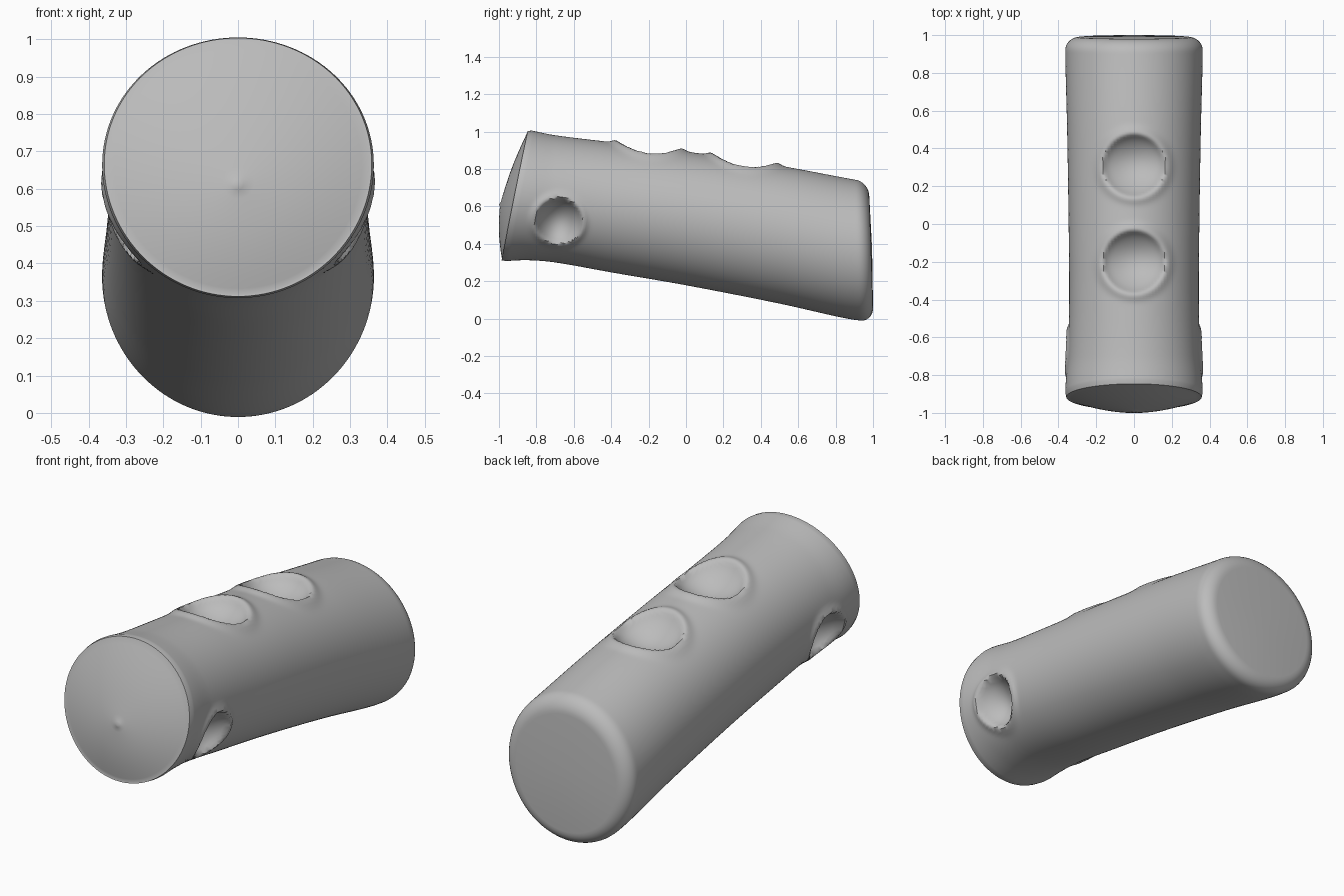
import bpy
import bmesh
import math
from mathutils import Vector

cube = bpy.data.objects.get("Cube")
if cube:
    bpy.data.objects.remove(cube)

SEGS, RINGS = 128, 150

# Profiles along the length: (y, top height, bottom height, half width)
PROFILE = [(-1.0, 1.035, 0.305, 0.365), (-0.85, 1.01, 0.312, 0.362),
           (-0.7, 0.98, 0.3, 0.35), (-0.4, 0.943, 0.247, 0.343),
           (0.0, 0.893, 0.178, 0.346), (0.5, 0.817, 0.08, 0.354),
           (0.85, 0.752, 0.002, 0.363), (1.0, 0.725, -0.02, 0.364)]

# Dents: (centre, inward direction, radius, depth)
DENTS = [(Vector((0, 0.31, 0.84)), Vector((0, 0, -1)), 0.165, 0.1),
         (Vector((0, -0.2, 0.92)), Vector((0, 0, -1)), 0.165, 0.1)]
for side in (-1, 1):
    DENTS.append((Vector((side * 0.33, -0.68, 0.52)),
                  Vector((-side, 0, 0.15)).normalized(), 0.125, 0.1))


def section(y):
    """Smoothly interpolated cross-section at y."""
    i = 0
    while i < len(PROFILE) - 2 and y > PROFILE[i + 1][0]:
        i += 1
    pick = [PROFILE[min(max(i + k, 0), len(PROFILE) - 1)] for k in (-1, 0, 1, 2)]
    a, b, c, d = pick
    span = c[0] - b[0]
    u = (y - b[0]) / span
    out = []
    for k in (1, 2, 3):
        m0 = (c[k] - a[k]) / (c[0] - a[0]) * span
        m1 = (d[k] - b[k]) / (d[0] - b[0]) * span
        out.append((2*u**3 - 3*u*u + 1) * b[k] + (u**3 - 2*u*u + u) * m0
                   + (3*u*u - 2*u**3) * c[k] + (u**3 - u*u) * m1)
    return out


def dented(p):
    """Press the bowls with soft raised lips into a surface point."""
    shift = Vector()
    for centre, inward, radius, depth in DENTS:
        off = p - centre
        along = off.dot(inward)
        if abs(along) > 0.25:
            continue
        r = (off - along * inward).length / radius
        push = depth * max(0, 1 - r * r) - 0.013 * math.exp(-((r - 1.08) / 0.16) ** 2)
        shift += inward * push
    return p + shift


bm = bmesh.new()


def ring(point):
    return [bm.verts.new(point(2 * math.pi * i / SEGS)) for i in range(SEGS)]


def wall_point(a, t, inset=0.0, back=0.0):
    c, h = math.cos(a), math.sin(a)
    front = -0.912 + 0.07 * h
    end = 0.92 - 0.01 * h
    y = front + (end - front) * t + back
    top, bottom, width = section(y)
    return Vector((c * (width - inset), y,
                   (top + bottom) / 2 + h * ((top - bottom) / 2 - inset)))


apex = Vector((0, -1.0, 0.61))
loops = []

# Front cap: shallow blunt cone with a tight rounded rim
for f in (0.04, 0.12, 0.25, 0.4, 0.55, 0.7, 0.82, 0.91, 0.96):
    loops.append(ring(lambda a: apex.lerp(wall_point(a, 0), f)
                      + Vector((0, -0.012 * math.sin(math.pi * f) + 0.006 * (1 - f), 0))))
loops.append(ring(lambda a: wall_point(a, 0, 0.006, -0.004)))

# Dented wall
for j in range(1, RINGS + 1):
    loops.append(ring(lambda a: dented(wall_point(a, 0.004 + 0.996 * j / RINGS))))

# Rounded back rim
for k in range(1, 9):
    q = k * math.pi / 16
    loops.append(ring(lambda a: wall_point(a, 1, 0.075 * (1 - math.cos(q)),
                                           0.07 * math.sin(q))))

for first, second in zip(loops, loops[1:]):
    for i in range(SEGS):
        n = (i + 1) % SEGS
        bm.faces.new((first[i], first[n], second[n], second[i]))

# Close both ends with fans
for loop, tip in ((loops[0], apex), (loops[-1], Vector((0, 0.995, 0.37)))):
    centre = bm.verts.new(tip)
    for i in range(SEGS):
        bm.faces.new((loop[i], loop[(i + 1) % SEGS], centre))
bmesh.ops.recalc_face_normals(bm, faces=bm.faces)

mesh = bpy.data.meshes.new("dented_cylinder")
bm.to_mesh(mesh)
bm.free()
body = bpy.data.objects.new("dented_cylinder", mesh)
bpy.context.collection.objects.link(body)

# Single plain grey
grey = bpy.data.materials.new("plain_grey")
grey.use_nodes = True
colour = (0.5, 0.5, 0.5, 1)
grey.diffuse_color = colour
grey.node_tree.nodes["Principled BSDF"].inputs["Base Color"].default_value = colour
mesh.materials.append(grey)

bpy.ops.object.select_all(action='DESELECT')
body.select_set(True)
bpy.context.view_layer.objects.active = body
bpy.ops.object.shade_smooth_by_angle(angle=math.radians(50))
